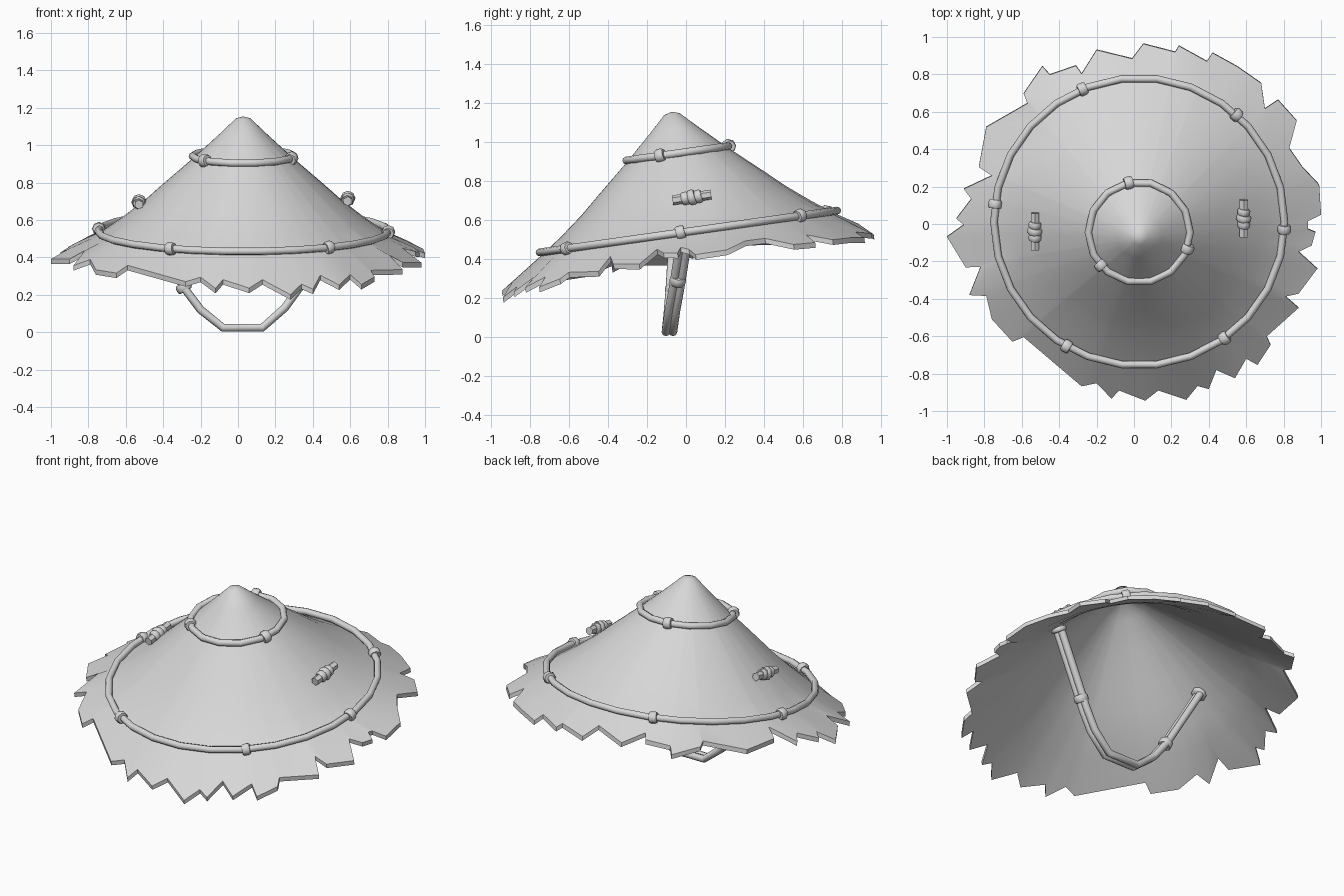
import bpy, bmesh, math, random
from mathutils import Matrix, Vector

if "Cube" in bpy.data.objects:
    bpy.data.objects.remove(bpy.data.objects["Cube"])

random.seed(4)
straw = bpy.data.materials.new("straw_grey")
straw.diffuse_color = (0.68, 0.68, 0.68, 1)
straw.use_nodes = True
straw.node_tree.nodes["Principled BSDF"].inputs["Base Color"].default_value = straw.diffuse_color

# The hat leans towards the front; its parts are built upright, then tilted
TILT = Matrix.Translation((0.028, 0.012, 0.54)) @ Matrix.Rotation(math.radians(8), 4, 'X')


def finish(bm, name, angle=40):
    bmesh.ops.recalc_face_normals(bm, faces=bm.faces)
    mesh = bpy.data.meshes.new(name)
    bm.to_mesh(mesh)
    bm.free()
    obj = bpy.data.objects.new(name, mesh)
    bpy.context.collection.objects.link(obj)
    mesh.materials.append(straw)
    bpy.ops.object.select_all(action='DESELECT')
    obj.select_set(True)
    bpy.context.view_layer.objects.active = obj
    bpy.ops.object.shade_smooth_by_angle(angle=math.radians(angle))
    return obj


def add_tube(bm, path, radii, sides=8, closed=False):
    """Sweep a round section along a path, with one radius per point."""
    pts = [Vector(p) for p in path]
    n = len(pts)
    rings = []
    for i, p in enumerate(pts):
        a = pts[i - 1] if closed or i else p
        b = pts[(i + 1) % n] if closed or i < n - 1 else p
        t = (b - a).normalized()
        up = Vector((0, 0, 1)) if closed else Vector((0, 1, 0))
        if abs(t.dot(up)) > 0.9:
            up = Vector((1, 0, 0))
        u = t.cross(up).normalized()
        v = t.cross(u)
        rings.append([bm.verts.new(p + radii[i] * (math.cos(k * math.tau / sides) * u +
                                                   math.sin(k * math.tau / sides) * v))
                      for k in range(sides)])
    for i in range(n if closed else n - 1):
        r, s = rings[i], rings[(i + 1) % n]
        for k in range(sides):
            m = (k + 1) % sides
            bm.faces.new((r[k], r[m], s[m], s[k]))
    if not closed:
        bm.faces.new(rings[0])
        bm.faces.new(rings[-1])


def add_wrap(bm, centre, direction, radius, length):
    """Short rounded binding."""
    c, d = Vector(centre), Vector(direction).normalized() * length / 2
    add_tube(bm, [c - d, c - d * 0.55, c + d * 0.55, c + d],
             [radius * 0.85, radius, radius, radius * 0.85])


# Ragged straw cone: profile down to the hoop, then out to an uneven edge
profile = [(0.04, 0.608), (0.12, 0.53), (0.27, 0.39), (0.43, 0.25),
           (0.53, 0.16), (0.65, 0.065), (0.77, -0.02)]
wall = [0.08, 0.05, 0.035, 0.03, 0.03, 0.03, 0.028, 0.027]
edge = [(1.0, .05), (.99, .21), (.9, .31), (.83, .41), (.87, .55), (.77, .66), (.70, .62),
        (.68, .75), (.55, .84), (.42, .91), (.39, .87), (.24, .95), (.22, .92), (.05, .96),
        (-.01, .89), (-.2, .93), (-.28, .81), (-.31, .85), (-.45, .80), (-.49, .84),
        (-.59, .70), (-.57, .65), (-.79, .52), (-.83, .31), (-.76, .27), (-.91, .19),
        (-.87, .14), (-.95, .03), (-.91, 0), (-1.0, -.07), (-.9, -.23), (-.82, -.22),
        (-.88, -.38), (-.79, -.38), (-.76, -.51), (-.65, -.63), (-.59, -.6), (-.28, -.87),
        (-.2, -.85), (-.12, -.94), (-.08, -.89), (.06, -.95), (.13, -.89), (.28, -.95),
        (.34, -.87), (.4, -.89), (.44, -.78), (.54, -.83), (.6, -.72), (.66, -.76),
        (.73, -.65), (.71, -.6), (.88, -.45), (.81, -.38), (.88, -.37), (.98, -.24),
        (.88, -.14), (.95, -.11), (.97, -.04), (.93, -.02), (.93, .02)]
polar = sorted((math.atan2((y - .03) / .99, x - .028), math.hypot(x - .028, (y - .03) / .99))
               for x, y in edge)
bm = bmesh.new()
outer, inner = [], []
for ang, rim in polar:
    c, s = math.cos(ang), math.sin(ang)
    drop = (rim - 0.77) * (0.47 + 0.24 * s * s) + random.uniform(-0.01, 0.01)
    points = profile + [(rim, -0.02 - drop)]
    outer.append([bm.verts.new((r * c, r * s, h)) for r, h in points])
    inner.append([bm.verts.new((r * c, r * s, h - w)) for (r, h), w in zip(points, wall)])
for columns, tip_height in ((outer, 0.62), (inner, 0.535)):
    tip = bm.verts.new((0, 0, tip_height))
    for i, col in enumerate(columns):
        nxt = columns[(i + 1) % len(columns)]
        bm.faces.new((tip, col[0], nxt[0]))
        for j in range(len(col) - 1):
            bm.faces.new((col[j], col[j + 1], nxt[j + 1], nxt[j]))
for i in range(len(outer)):
    k = (i + 1) % len(outer)
    bm.faces.new((outer[i][-1], inner[i][-1], inner[k][-1], outer[k][-1]))
bm.transform(TILT)
finish(bm, "straw_cone")


# Rope hoops with their bindings
def hoop(name, radius, height, sides, knots):
    bm = bmesh.new()
    add_tube(bm, [(radius * math.cos(k * math.tau / sides), radius * math.sin(k * math.tau / sides),
                   height) for k in range(sides)], [0.02] * sides, closed=True)
    bm.transform(TILT)
    finish(bm, name, 50)
    bm = bmesh.new()
    for deg in knots:
        a = math.radians(deg)
        add_wrap(bm, (radius * math.cos(a), radius * math.sin(a), height),
                 (-math.sin(a), math.cos(a), 0.15), 0.036, 0.045)
    bm.transform(TILT)
    finish(bm, name + "_bindings", 60)


hoop("lower_hoop", 0.777, 0.0, 26, (113, 48, -3, -54, -120, 173))
hoop("upper_hoop", 0.272, 0.405, 14, (102, -19, -139))

# Chin strap of two cords, hanging from both sides of the cone
path = [(-.53, -.04, .66), (-.29, -.065, .24), (-.2, -.075, .12), (-.08, -.085, .024),
        (.13, -.085, .024), (.25, -.07, .13), (.33, -.05, .24), (.59, .02, .665)]
bm = bmesh.new()
for dy in (-0.018, 0.018):
    add_tube(bm, [(x, y + dy, z) for x, y, z in path], [0.022] * len(path))
finish(bm, "chin_strap", 50)
bm = bmesh.new()
add_wrap(bm, path[1], (-.24, .02, .44), 0.042, 0.045)
add_wrap(bm, (.36, -.042, .289), (.26, .07, .425), 0.042, 0.045)
add_wrap(bm, (-.52, -.041, .643), (-.24, .02, .44), 0.045, 0.03)
add_wrap(bm, (.575, .016, .64), (.26, .07, .425), 0.045, 0.03)
finish(bm, "strap_bindings", 60)

# Wrapped toggles that hold the strap ends on the outside
for name, centre in (("left_toggle", (-.53, -.04, .697)), ("right_toggle", (.587, .03, .715))):
    c = Vector(centre)
    d = Vector((0, 1, 0.15)).normalized()
    bm = bmesh.new()
    add_tube(bm, [c - d * 0.1, c + d * 0.1], [0.025] * 2, 6)
    for k, rad in ((-1, .034), (0, .04), (1, .034)):
        add_wrap(bm, c + d * 0.034 * k, d + Vector((0.15, 0, 0.15)), rad, 0.036)
    finish(bm, name, 50)
